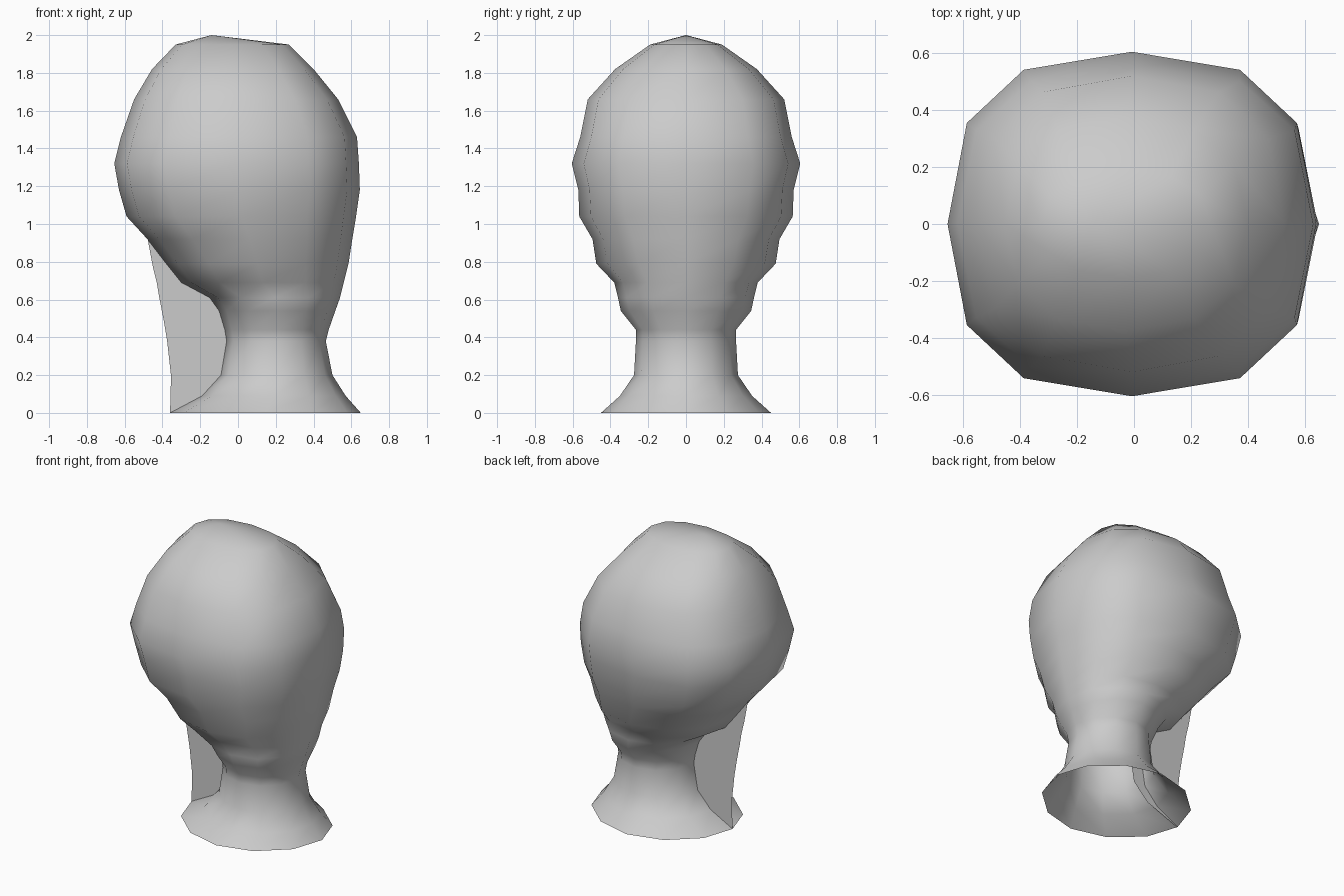
import bpy, bmesh, math

if "Cube" in bpy.data.objects:
    bpy.data.objects.remove(bpy.data.objects["Cube"])

grey = bpy.data.materials.new("light grey")
grey.diffuse_color = (0.6, 0.6, 0.6, 1)
grey.use_nodes = True
grey.node_tree.nodes["Principled BSDF"].inputs["Base Color"].default_value = grey.diffuse_color


def finish(bm, name, smooth):
    bmesh.ops.recalc_face_normals(bm, faces=bm.faces)
    mesh = bpy.data.meshes.new(name)
    bm.to_mesh(mesh)
    bm.free()
    mesh.materials.append(grey)
    for p in mesh.polygons:
        p.use_smooth = smooth
    ob = bpy.data.objects.new(name, mesh)
    bpy.context.collection.objects.link(ob)
    return ob


# Rings of the head and neck: height, left x, right x, half depth, squareness
RINGS = [
    (0.00, -0.36, 0.65, 0.45, 1.9),
    (0.09, -0.19, 0.57, 0.35, 1.95),
    (0.20, -0.09, 0.50, 0.275, 2.0),
    (0.38, -0.06, 0.465, 0.265, 2.0),
    (0.44, -0.07, 0.48, 0.265, 2.0),
    (0.54, -0.10, 0.515, 0.345, 2.0),
    (0.61, -0.15, 0.54, 0.36, 2.1),
    (0.69, -0.30, 0.56, 0.38, 2.2),
    (0.79, -0.38, 0.585, 0.475, 2.2),
    (0.92, -0.48, 0.605, 0.495, 2.4),
    (1.04, -0.59, 0.625, 0.565, 2.5),
    (1.18, -0.63, 0.645, 0.57, 2.6),
    (1.32, -0.655, 0.64, 0.605, 2.6),
    (1.46, -0.62, 0.63, 0.56, 2.6),
    (1.66, -0.55, 0.53, 0.52, 2.5),
    (1.82, -0.455, 0.40, 0.375, 2.4),
    (1.95, -0.33, 0.27, 0.19, 2.2),
]
SIDES = 12


def power(v, n):
    return math.copysign(abs(v) ** (2 / n), v)


# Smooth head, neck and open flared base
bm = bmesh.new()
loops = []
for z, left, right, depth, n in RINGS:
    cx, half = (left + right) / 2, (right - left) / 2
    loops.append([bm.verts.new((cx + half * power(math.cos(a), n),
                                depth * power(math.sin(a), n), z))
                  for a in (2 * math.pi * i / SIDES for i in range(SIDES))])
for low, high in zip(loops, loops[1:]):
    for i in range(SIDES):
        j = (i + 1) % SIDES
        bm.faces.new((low[i], low[j], high[j], high[i]))
crown = bm.verts.new((-0.14, 0, 2.0))
for i in range(SIDES):
    bm.faces.new((loops[-1][i], loops[-1][(i + 1) % SIDES], crown))
finish(bm, "head_and_neck", True)

# Thin flat fin: height, outer edge x, inner edge x (running just inside the neck)
FIN = [(0.0, -0.36, -0.35), (0.09, -0.357, -0.11), (0.20, -0.355, 0.0),
       (0.38, -0.375, 0.03), (0.50, -0.395, 0.0), (0.60, -0.415, -0.06),
       (0.69, -0.43, -0.20), (0.77, -0.45, -0.27), (0.93, -0.48, -0.40)]
bm = bmesh.new()
rows = [(bm.verts.new((a, 0, z)), bm.verts.new((b, 0, z))) for z, a, b in FIN]
for (a, b), (c, d) in zip(rows, rows[1:]):
    bm.faces.new((a, b, d, c))
finish(bm, "fin", False)
